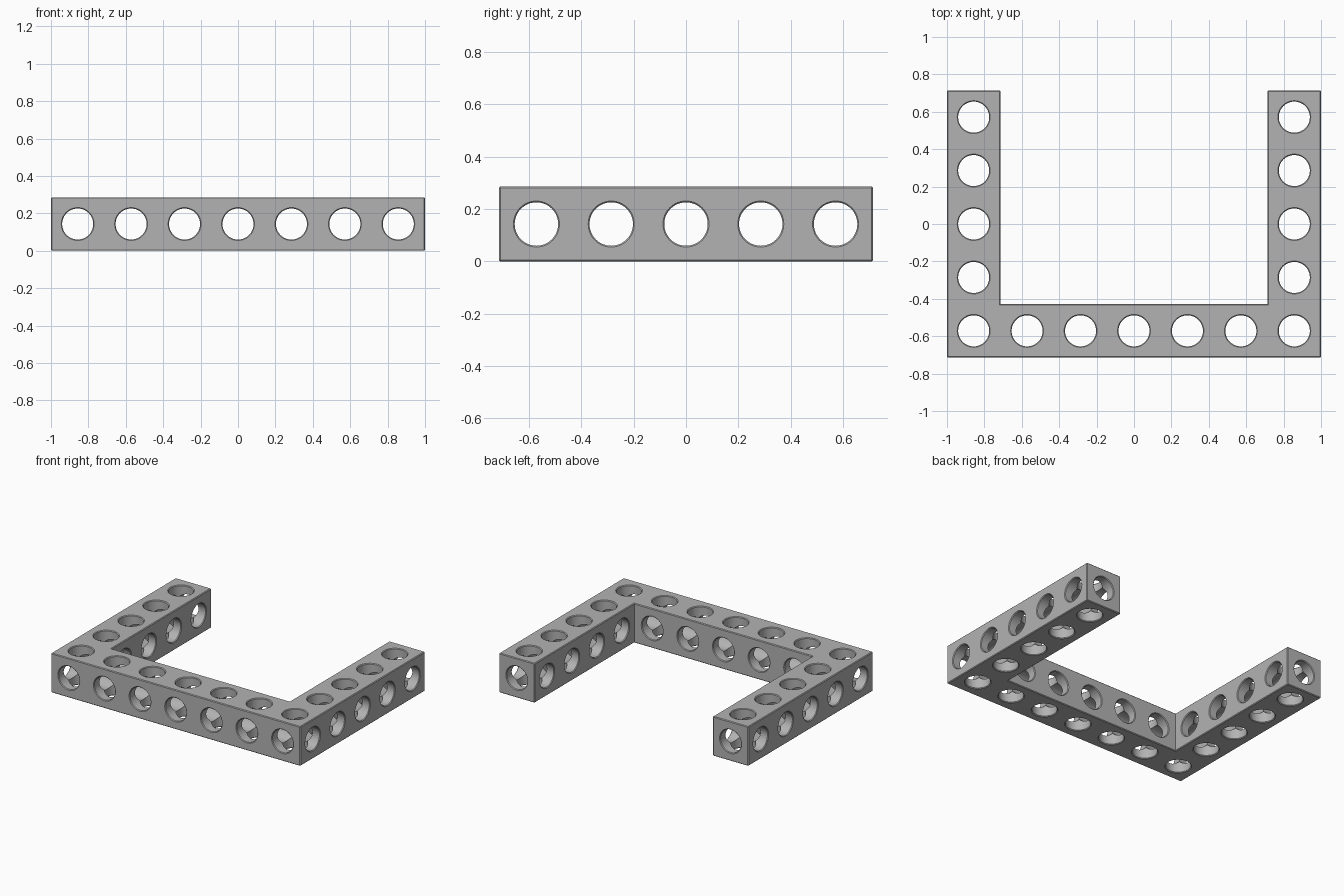
import bpy
import bmesh
from math import cos, sin, tau
from mathutils import Vector

if "Cube" in bpy.data.objects:
    bpy.data.objects.remove(bpy.data.objects["Cube"], do_unlink=True)

U = 2 / 7            # grid pitch and beam width
R = 0.083            # bore radius
C = 0.005            # chamfer of edges and bores
SIDES = 48
X, Y = 3.5 * U, 2.5 * U

grey = bpy.data.materials.new("Plain Grey")
grey.use_nodes = True
grey.diffuse_color = (0.45, 0.45, 0.45, 1)
grey.node_tree.nodes["Principled BSDF"].inputs["Base Color"].default_value = (0.45, 0.45, 0.45, 1)


def make_object(name, bm):
    bmesh.ops.recalc_face_normals(bm, faces=bm.faces)
    mesh = bpy.data.meshes.new(name)
    bm.to_mesh(mesh)
    bm.free()
    mesh.materials.append(grey)
    obj = bpy.data.objects.new(name, mesh)
    bpy.context.collection.objects.link(obj)
    return obj


def add_bore(bm, axis, centre, walls):
    """Round cutter along an axis, flared where it passes each wall plane."""
    profile = []
    for w in walls:
        profile += [(w - 2 * C, R), (w, R + C), (w + C, R)] if w in walls[::2] \
            else [(w - C, R), (w, R + C), (w + 2 * C, R)]
    rings = []
    for t, r in profile:
        ring = []
        for i in range(SIDES):
            a = tau * i / SIDES
            p = Vector(centre)
            p[axis] = t
            p[(axis + 1) % 3] += r * cos(a)
            p[(axis + 2) % 3] += r * sin(a)
            ring.append(bm.verts.new(p))
        rings.append(ring)
    for low, high in zip(rings, rings[1:]):
        for i in range(SIDES):
            j = (i + 1) % SIDES
            bm.faces.new((low[i], low[j], high[j], high[i]))
    bm.faces.new(rings[0][::-1])
    bm.faces.new(rings[-1])


# U-shaped beam with chamfered outer edges
bm = bmesh.new()
outline = [(-X, -Y), (X, -Y), (X, Y), (X - U, Y), (X - U, U - Y),
           (U - X, U - Y), (U - X, Y), (-X, Y)]
base = bm.faces.new([bm.verts.new((x, y, 0)) for x, y in outline])
top = bmesh.ops.extrude_face_region(bm, geom=[base])["geom"]
bmesh.ops.translate(bm, vec=(0, 0, U), verts=[v for v in top if isinstance(v, bmesh.types.BMVert)])
bmesh.ops.recalc_face_normals(bm, faces=bm.faces)
bmesh.ops.bevel(bm, geom=[e for e in bm.edges if e.is_convex], offset=C,
                segments=1, affect='EDGES')
beam = make_object("u_beam", bm)

# Rows of bores along each axis
bores = [bmesh.new() for axis in range(3)]
for row in range(5):
    y = (row - 2) * U
    walls = [-X, X] if row == 0 else [-X, U - X, X - U, X]
    add_bore(bores[0], 0, (0, y, U / 2), walls)
for col in range(7):
    x = (col - 3) * U
    arm = col in (0, 6)
    add_bore(bores[1], 1, (x, 0, U / 2), [-Y, Y if arm else U - Y])
    for row in range(5 if arm else 1):
        add_bore(bores[2], 2, (x, (row - 2) * U, 0), [0, U])

# Cut the bores and drop the cutters
cutters = []
for axis, bm in zip("xyz", bores):
    cutter = make_object("bore_cutter_" + axis, bm)
    cutter.hide_render = True
    cutters.append(cutter)
    cut = beam.modifiers.new("bores_" + axis, 'BOOLEAN')
    cut.operation = 'DIFFERENCE'
    cut.solver = 'EXACT'
    cut.object = cutter

bpy.context.view_layer.update()
bored = bpy.data.meshes.new_from_object(beam.evaluated_get(bpy.context.evaluated_depsgraph_get()))
beam.modifiers.clear()
beam.data = bored
for cutter in cutters:
    bpy.data.objects.remove(cutter, do_unlink=True)

# Smooth bores, crisp edges
bpy.ops.object.select_all(action='DESELECT')
beam.select_set(True)
bpy.context.view_layer.objects.active = beam
bpy.ops.object.shade_smooth_by_angle(angle=0.5)
